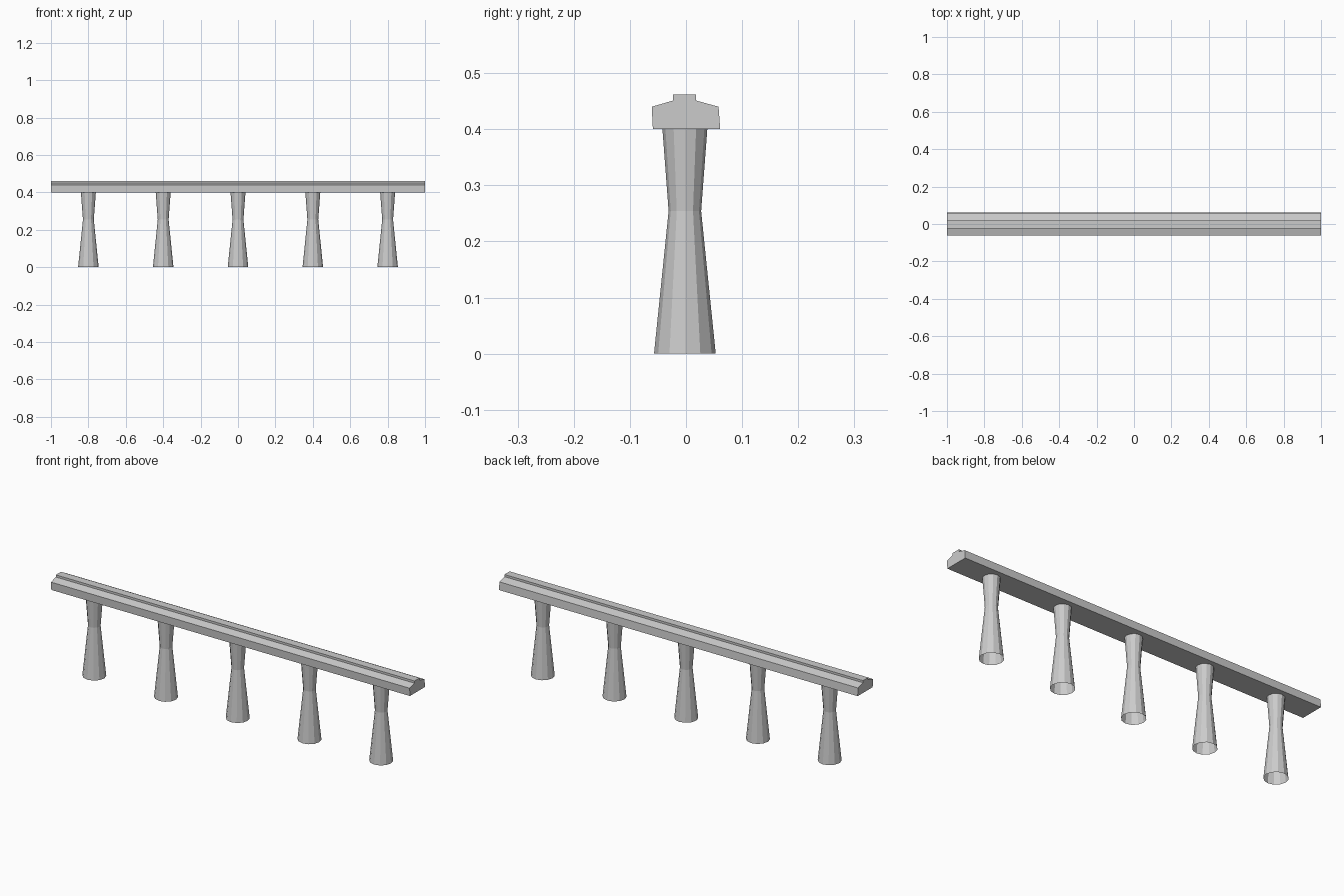
import bpy, bmesh, math

if "Cube" in bpy.data.objects:
    bpy.data.objects.remove(bpy.data.objects["Cube"])

def make_object(name, bm):
    bmesh.ops.recalc_face_normals(bm, faces=bm.faces)
    mesh = bpy.data.meshes.new(name)
    bm.to_mesh(mesh)
    bm.free()
    obj = bpy.data.objects.new(name, mesh)
    bpy.context.collection.objects.link(obj)
    return obj

# Deck: cross-section (y, z) extruded along x
section = [(-0.059, 0.40), (0.061, 0.40), (0.058, 0.44), (0.018, 0.451),
           (0.018, 0.462), (-0.023, 0.462), (-0.023, 0.451), (-0.061, 0.44)]
bm = bmesh.new()
face = bm.faces.new([bm.verts.new((-1, y, z)) for y, z in section])
ext = bmesh.ops.extrude_face_region(bm, geom=[face], use_keep_orig=True)
bmesh.ops.translate(bm, vec=(2, 0, 0),
                    verts=[g for g in ext["geom"] if isinstance(g, bmesh.types.BMVert)])
make_object("deck", bm)

# Pillars: twelve-sided waisted tubes, open at both ends
SIDES = 12
rings = [(0.055, 0.0), (0.029, 0.254), (0.040, 0.40)]
for i in range(5):
    bm = bmesh.new()
    loops = []
    for r, z in rings:
        loops.append([bm.verts.new((r * math.cos(2 * math.pi * k / SIDES),
                                    r * math.sin(2 * math.pi * k / SIDES), z))
                      for k in range(SIDES)])
    for low, high in zip(loops, loops[1:]):
        for k in range(SIDES):
            n = (k + 1) % SIDES
            bm.faces.new((low[k], low[n], high[n], high[k]))
    pillar = make_object(f"pillar_{i + 1}", bm)
    pillar.location = (-0.8 + 0.4 * i, -0.002, 0)
